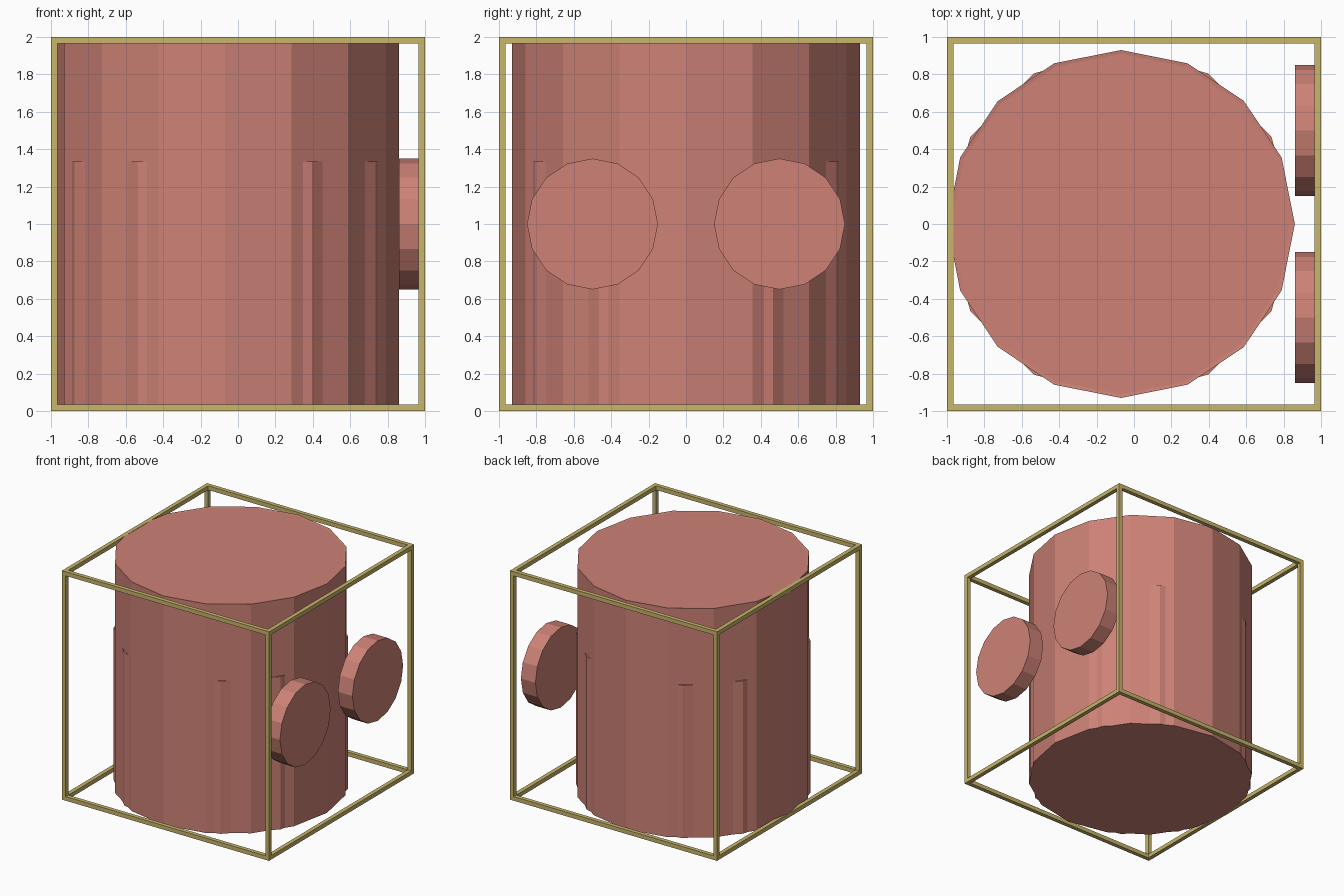
import bpy, bmesh, math
from mathutils import Matrix, Vector

if "Cube" in bpy.data.objects:
    bpy.data.objects.remove(bpy.data.objects["Cube"])

CX = -0.07      # body axis
R = 0.93        # body radius
ROWS = 6


def material(name, rgb):
    m = bpy.data.materials.new(name)
    m.diffuse_color = (*rgb, 1)
    m.use_nodes = True
    m.node_tree.nodes["Principled BSDF"].inputs["Base Color"].default_value = m.diffuse_color
    return m


clay = material("clay_pink", (0.61, 0.222, 0.18))
brass = material("pale_brass", (0.58, 0.465, 0.15))


def add_object(name, bm, mat):
    bmesh.ops.recalc_face_normals(bm, faces=bm.faces)
    me = bpy.data.meshes.new(name)
    bm.to_mesh(me)
    bm.free()
    me.materials.append(mat)
    ob = bpy.data.objects.new(name, me)
    bpy.context.collection.objects.link(ob)
    return ob


def prism(name, sides, radius, depth, matrix, mat):
    bm = bmesh.new()
    bmesh.ops.create_cone(bm, cap_ends=True, segments=sides, radius1=radius,
                          radius2=radius, depth=depth, matrix=matrix)
    return add_object(name, bm, mat)


# Panelled body: 16 x 6 flat panels separated by shallow grooves
bm = bmesh.new()
rings = []
for k in range(ROWS + 1):
    z = 2 * k / ROWS
    rings.append([bm.verts.new((CX + R * math.cos(i * math.tau / 16),
                                R * math.sin(i * math.tau / 16), z))
                  for i in range(16)])
panels = [bm.faces.new((a[i], a[(i + 1) % 16], b[(i + 1) % 16], b[i]))
          for a, b in zip(rings, rings[1:]) for i in range(16)]
bm.faces.new(rings[0][::-1])
bm.faces.new(rings[-1])
bmesh.ops.inset_individual(bm, faces=panels, thickness=0.009)
for ring in rings:
    for v in ring:
        v.co.x = CX + (v.co.x - CX) * (R - 0.02) / R
        v.co.y *= (R - 0.02) / R
        v.co.z = min(v.co.z, 1.997)
add_object("panelled_body", bm, clay)

# Twelve-sided core whose corners poke through the lower panels
prism("lower_core", 12, R, 4 / 3,
      Matrix.Translation((CX, 0, 2 / 3)), clay)

# Two discs on the right side
for side, label in ((-1, "front"), (1, "back")):
    prism(label + "_disc", 16, 0.35, 0.14,
          Matrix.Translation((0.93, side * 0.5, 1)) @ Matrix.Rotation(math.pi / 2, 4, 'Y'),
          clay)

# Square-bar cage along the twelve cube edges
T = 0.036
bm = bmesh.new()
off = 1 - T / 2
for axis in range(3):
    for s in (-1, 1):
        for t in (-1, 1):
            pos, size = Vector((0, 0, 0)), Vector((T, T, T))
            pos[(axis + 1) % 3] = s * off
            pos[(axis + 2) % 3] = t * off
            # uprights run full height, other bars butt against them
            size[axis] = 2 if axis == 2 else 2 - 2 * T
            if axis < 2:
                size[axis] = 2 - 2 * T
            pos.z += 1
            bmesh.ops.create_cube(bm, size=1, matrix=Matrix.Translation(pos)
                                  @ Matrix.Diagonal((*size, 1)))
add_object("cage_frame", bm, brass)
